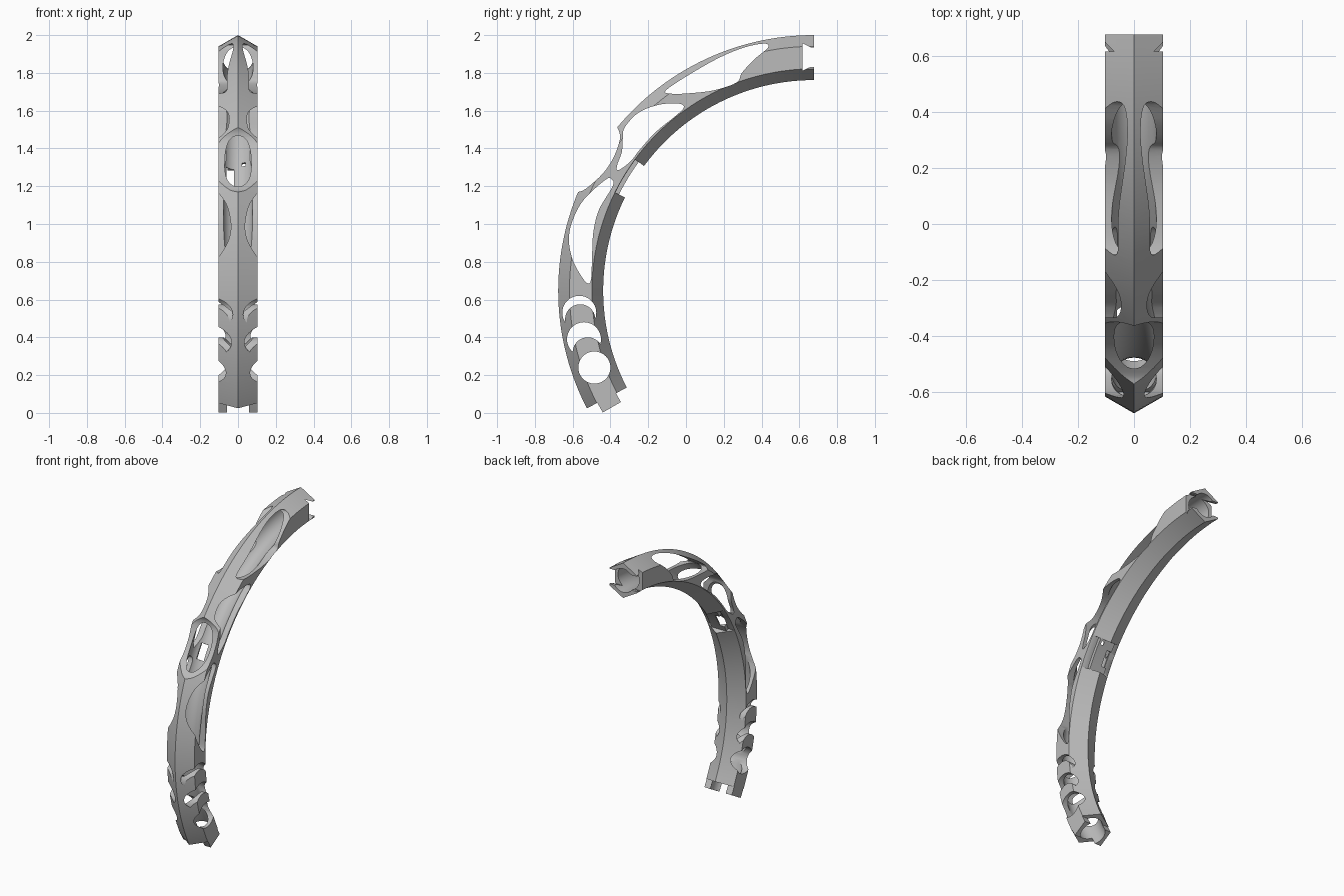
import bpy, bmesh
from math import sin, cos, radians, pi, acos, atan2, hypot
from mathutils import Vector

old = bpy.data.objects.get("Cube")
if old:
    bpy.data.objects.remove(old, do_unlink=True)

CY, CZ = 0.6765, 0.647      # centre of the bend
MID = 1.234                 # bend radius of the tube axis
HEX, BORE = 0.119, 0.08

grey = bpy.data.materials.new("plain grey")
grey.use_nodes = True
grey.diffuse_color = (0.5, 0.5, 0.5, 1)
grey.node_tree.nodes["Principled BSDF"].inputs["Base Color"].default_value = (0.5, 0.5, 0.5, 1)


def polar(r, deg):
    return (CY - r * cos(radians(deg)), CZ + r * sin(radians(deg)))


def make_object(name, bm):
    bmesh.ops.recalc_face_normals(bm, faces=bm.faces)
    mesh = bpy.data.meshes.new(name)
    bm.to_mesh(mesh)
    bm.free()
    mesh.materials.append(grey)
    ob = bpy.data.objects.new(name, mesh)
    bpy.context.collection.objects.link(ob)
    return ob


def sweep(name, radius, sides, a0, a1, steps):
    """Regular polygon section swept round the bend."""
    bm = bmesh.new()
    rings = []
    for i in range(steps + 1):
        a = a0 + (a1 - a0) * i / steps
        ring = []
        for k in range(sides):
            t = 2 * pi * k / sides
            ring.append(bm.verts.new((radius * sin(t), *polar(MID + radius * cos(t), a))))
        rings.append(ring)
    for p, q in zip(rings, rings[1:]):
        for k in range(sides):
            n = (k + 1) % sides
            bm.faces.new((p[k], p[n], q[n], q[k]))
    bm.faces.new(rings[0])
    bm.faces.new(rings[-1])
    return make_object(name, bm)


def prism(pts, x0=-0.2, x1=0.2):
    """Side profile (y, z) extruded across x."""
    bm = bmesh.new()
    face = bm.faces.new([bm.verts.new((x0, y, z)) for y, z in pts])
    ext = bmesh.ops.extrude_face_region(bm, geom=[face])["geom"]
    verts = [g for g in ext if isinstance(g, bmesh.types.BMVert)]
    bmesh.ops.translate(bm, verts=verts, vec=(x1 - x0, 0, 0))
    return make_object("cutter", bm)


def smooth(pts, closed=True, n=5):
    """Catmull-Rom curve through the points."""
    p = [Vector(q) for q in pts]
    p = [p[-1]] + p + p[:2] if closed else [p[0]] + p + [p[-1]]
    out = []
    for a, b, c, d in zip(p, p[1:], p[2:], p[3:]):
        for i in range(n):
            t = i / n
            out.append(0.5 * (2 * b + (c - a) * t + (2 * a - 5 * b + 4 * c - d) * t * t
                              + (3 * b - a - 3 * c + d) * t ** 3))
    if not closed:
        out.append(p[-1])
    return [tuple(v) for v in out]


def arc(c, r, a0, a1, n=32):
    return [(c[0] + r * cos(a0 + (a1 - a0) * i / n), c[1] + r * sin(a0 + (a1 - a0) * i / n))
            for i in range(n + 1)]


def crescent(a, ra, b, rb):
    """Disc a with disc b taken away."""
    d = hypot(b[0] - a[0], b[1] - a[1])
    m = (d * d + ra * ra - rb * rb) / (2 * d)
    ab = atan2(b[1] - a[1], b[0] - a[0])
    ta, tb = acos(m / ra), acos((d - m) / rb)
    outer = arc(a, ra, ab + ta, ab + 2 * pi - ta)
    inner = arc(b, rb, ab + pi + tb, ab + pi - tb)
    return outer + inner[1:-1]


def sector(r0, r1, a0, a1, n=6):
    angles = [a0 + (a1 - a0) * i / n for i in range(n + 1)]
    return [polar(r0, a) for a in angles] + [polar(r1, a) for a in reversed(angles)]


def cut(target, cutter):
    cutter.hide_render = True
    mod = target.modifiers.new("cut", "BOOLEAN")
    mod.operation = "DIFFERENCE"
    mod.solver = "EXACT"
    mod.object = cutter
    bpy.context.view_layer.objects.active = target
    bpy.ops.object.modifier_apply(modifier=mod.name)
    bpy.data.objects.remove(cutter, do_unlink=True)


# Hexagonal bent tube with a round bore
tube = sweep("curved_hex_tube", HEX, 6, -30, 90, 72)
cut(tube, sweep("bore", BORE, 40, -33, 93, 76))

# Round hole and two crescents near the foot
cut(tube, prism(arc((-0.485, 0.24), 0.085, 0, 2 * pi, 48)[:-1]))
cut(tube, prism(crescent((-0.54, 0.39), 0.09, (-0.52, 0.32), 0.08)))
cut(tube, prism(crescent((-0.565, 0.53), 0.09, (-0.56, 0.495), 0.08)))

# Long organic side openings: lower, middle, upper
lower = [(-0.425, 1.235), (-0.54, 1.13), (-0.6, 1.02), (-0.62, 0.92), (-0.603, 0.82),
         (-0.566, 0.743), (-0.524, 0.687), (-0.503, 0.706), (-0.497, 0.84),
         (-0.49, 0.96), (-0.46, 1.077), (-0.388, 1.2), (-0.392, 1.235)]
middle = [(-0.335, 1.447), (-0.325, 1.51), (-0.25, 1.59), (-0.14, 1.632), (-0.037, 1.637),
          (-0.012, 1.615), (-0.06, 1.568), (-0.16, 1.487), (-0.245, 1.393),
          (-0.295, 1.33), (-0.358, 1.285), (-0.365, 1.31), (-0.34, 1.38)]
upper = [(-0.106, 1.708), (0.016, 1.79), (0.175, 1.88), (0.307, 1.934), (0.413, 1.955),
         (0.434, 1.934), (0.36, 1.87), (0.296, 1.8), (0.268, 1.749),
         (0.148, 1.708), (0.016, 1.692), (-0.08, 1.69)]
for outline in (lower, middle, upper):
    cut(tube, prism(smooth(outline)))

# Concave bite that opens the outer ridge
bite = smooth([(-0.63, 1.15), (-0.575, 1.168), (-0.53, 1.187), (-0.445, 1.262), (-0.39, 1.34),
               (-0.357, 1.42), (-0.35, 1.47), (-0.366, 1.515), (-0.41, 1.57)], closed=False)
cut(tube, prism(bite + [(-0.75, 1.57), (-0.75, 1.15)]))

# Recess on the inner side, with a slot and a pin hole
cut(tube, prism(sector(1.08, 1.15, 26.3, 36.3)))
for x0, x1 in ((-0.2, -0.056), (0.056, 0.2)):
    cut(tube, prism(sector(1.08, 1.172, 26.3, 36.3), x0, x1))
cut(tube, prism(sector(1.08, 1.2, 28.5, 33.6), -0.06, -0.02))
cut(tube, prism(sector(1.08, 1.2, 34.6, 35.7), 0.02, 0.04))

# Joint ends: side tongues at the foot, side notches at the top
cut(tube, prism(sector(1.29, 1.42, -32, -27.4)))
cut(tube, prism(sector(1.05, 1.179, -32, -27.4)))
cut(tube, prism([(0.617, 1.957), (0.66, 1.935), (0.72, 1.935),
                 (0.72, 1.832), (0.66, 1.832), (0.617, 1.812)]))

# Smooth bore and openings, crisp hexagon edges
bpy.ops.object.select_all(action="DESELECT")
tube.select_set(True)
bpy.context.view_layer.objects.active = tube
bpy.ops.object.shade_smooth_by_angle(angle=radians(30))
